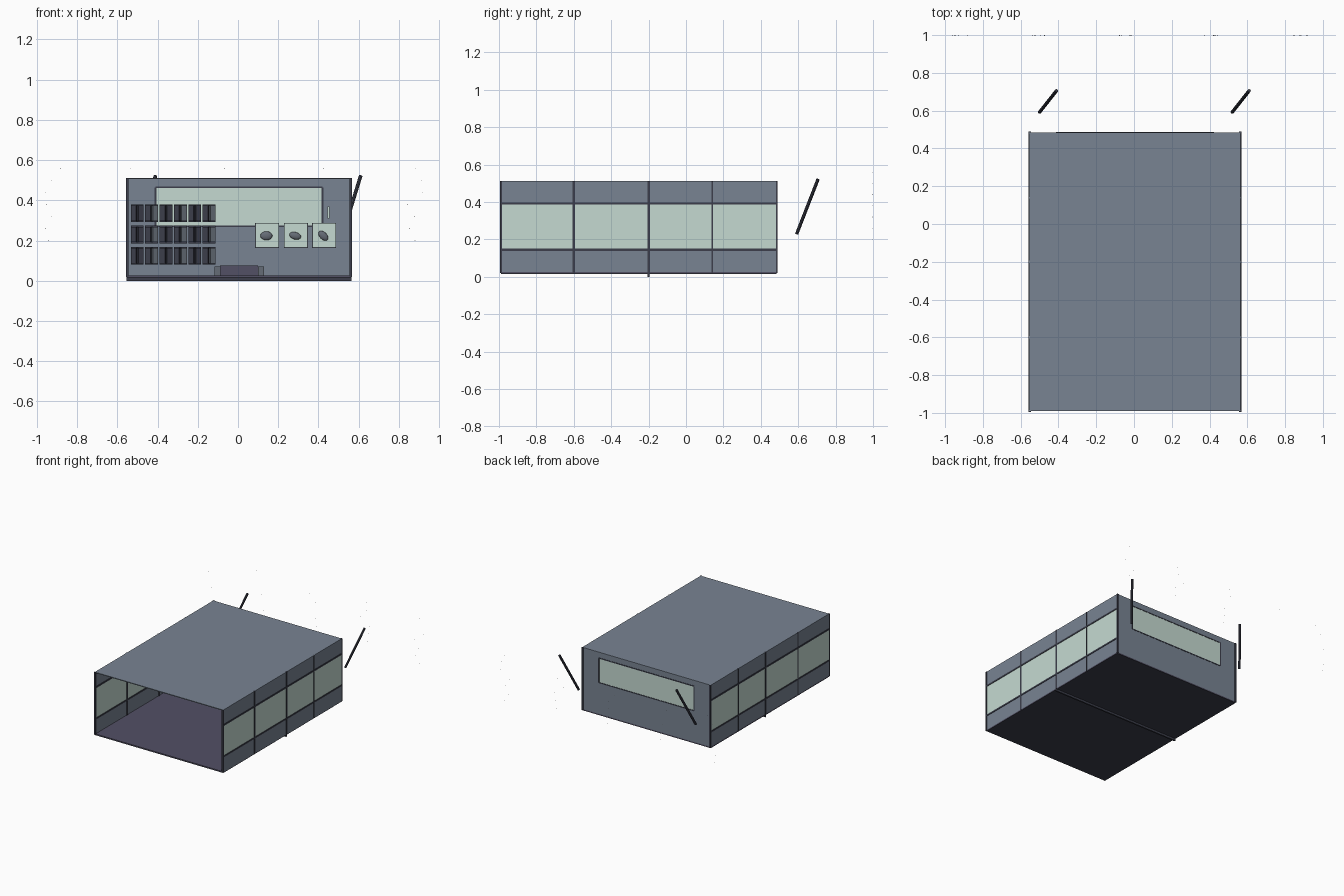
import bpy, math, random
from mathutils import Vector

cube = bpy.data.objects.get("Cube")
if cube:
    bpy.data.objects.remove(cube)


def material(name, rgb):
    m = bpy.data.materials.new(name)
    m.use_nodes = True
    m.diffuse_color = (*rgb, 1)
    m.node_tree.nodes["Principled BSDF"].inputs["Base Color"].default_value = (*rgb, 1)
    return m


SLATE = material("slate panel", (0.19, 0.23, 0.29))
GLASS = material("pale green glass", (0.56, 0.70, 0.64))
DARK = material("dark frame", (0.045, 0.048, 0.07))
FLOOR = material("purple grey floor", (0.085, 0.08, 0.13))
METAL = material("grey metal", (0.13, 0.15, 0.18))
WHITE = material("star white", (0.8, 0.8, 0.8))


def finish(name, mat):
    o = bpy.context.object
    o.name = name
    o.data.materials.append(mat)
    return o


def box(name, x, y, z, mat):
    """Box given as (min, max) ranges on each axis."""
    bpy.ops.mesh.primitive_cube_add(size=1, location=[sum(r) / 2 for r in (x, y, z)])
    o = finish(name, mat)
    o.scale = [r[1] - r[0] for r in (x, y, z)]
    return o


def rod(name, a, b, radius, mat):
    a, b = Vector(a), Vector(b)
    bpy.ops.mesh.primitive_cylinder_add(vertices=8, radius=radius, depth=(b - a).length,
                                        location=(a + b) / 2)
    o = finish(name, mat)
    o.rotation_euler = (b - a).to_track_quat("Z", "Y").to_euler()
    return o


L, R = -0.555, 0.565          # side walls
F, B = -0.99, 0.485           # front opening, rear wall
LOW, TOP = 0.02, 0.512
SILL, HEAD = 0.145, 0.392     # side window band
T = 0.006

# Floor, roof and the crossbar under the floor
box("floor", (L, R), (F, B), (LOW, LOW + T), FLOOR)
box("underside", (L, R), (F, B), (LOW - 0.004, LOW), DARK)
box("roof", (L, R), (F, B), (TOP - T, TOP), SLATE)
box("under_crossbar", (L, R), (-0.206, -0.194), (0, LOW), DARK)

# Side walls with a window band, rails and posts
for side, x, d in (("right", L, 1), ("left", R, -1)):
    wall = sorted((x, x + d * T))
    trim = sorted((x - d * 0.003, x + d * (T + 0.004)))
    box(side + "_lower_wall", wall, (F, B), (LOW, SILL), SLATE)
    box(side + "_upper_wall", wall, (F, B), (HEAD, TOP - T), SLATE)
    box(side + "_window", wall, (F, B), (SILL, HEAD), GLASS)
    for z in (SILL, HEAD):
        box(side + "_window_rail", trim, (F, B), (z - 0.006, z + 0.006), DARK)
    for y, w in ((F, 0.005), (-0.6, 0.006), (-0.2, 0.007), (0.14, 0.004), (B, 0.005)):
        box(side + "_post", trim, (y - w, y + w), (LOW, TOP), DARK)

# Rear wall built around its window
WL, WR, WB, WT = -0.41, 0.42, 0.272, 0.465
rear = (B - T, B)
box("rear_wall_below", (L, R), rear, (LOW, WB), SLATE)
box("rear_wall_above", (L, R), rear, (WT, TOP - T), SLATE)
box("rear_wall_right", (L, WL), rear, (WB, WT), SLATE)
box("rear_wall_left", (WR, R), rear, (WB, WT), SLATE)
box("rear_window", (WL, WR), rear, (WB, WT), GLASS)
frame = (B - 0.012, B + 0.002)
for z in (WB, WT):
    box("rear_window_rail", (WL, WR), frame, (z - 0.004, z + 0.004), DARK)
for x in (WL, WR):
    box("rear_window_post", (x - 0.004, x + 0.004), frame, (WB, WT), DARK)

# Three rows of folded storage units on the rear wall
INNER = B - T
for row in range(3):
    z0 = 0.08 + row * 0.106
    for col in range(6):
        x0 = -0.533 + col * 0.0715
        box("unit_back", (x0, x0 + 0.064), (INNER - 0.014, INNER), (z0, z0 + 0.088), DARK)
        for k, mat in ((0, DARK), (1, METAL if col % 2 else DARK)):
            c = x0 + 0.016 + k * 0.032
            leaf = box("unit_door", (c - 0.014, c + 0.014), (INNER - 0.032, INNER - 0.014),
                       (z0 + 0.006, z0 + 0.082), mat)
            leaf.rotation_euler.z = math.radians(20 if k else -20)

# Square display plates, each with an oval body
for x, tilt in ((0.145, 0), (0.288, 15), (0.428, 45)):
    box("display_border", (x - 0.06, x + 0.06), (INNER - 0.016, INNER - 0.010),
        (0.164, 0.288), METAL)
    box("display_plate", (x - 0.056, x + 0.056), (INNER - 0.020, INNER - 0.014),
        (0.168, 0.284), GLASS)
    bpy.ops.mesh.primitive_uv_sphere_add(segments=16, ring_count=8, radius=1,
                                         location=(x - 0.004, INNER - 0.02, 0.224))
    oval = finish("display_oval", METAL)
    oval.scale = (0.03, 0.012, 0.022 if tilt == 0 else 0.018)
    oval.rotation_euler.y = math.radians(tilt)
    bpy.ops.object.shade_smooth_by_angle()
box("wall_light", (0.444, 0.454), (INNER - 0.008, INNER), (0.31, 0.37), GLASS)

# Low bench with end arms
box("bench_seat", (-0.09, 0.10), (0.34, 0.44), (LOW, 0.075), FLOOR)
for x in (-0.118, 0.10):
    box("bench_arm", (x, x + 0.03), (0.33, 0.44), (LOW, 0.07), METAL)

# Slanted rods floating behind the rear wall
for x in (-0.5, 0.52):
    rod("slanted_rod", (x, 0.592, 0.23), (x + 0.09, 0.706, 0.522), 0.009, DARK)

# Tiny stars in a plane far behind
random.seed(4)
for x in (-0.92, -0.5, -0.05, 0.41, 0.88):
    for i in range(7):
        bpy.ops.mesh.primitive_ico_sphere_add(
            subdivisions=1, radius=0.002,
            location=(x + random.uniform(-0.045, 0.045), 0.998, 0.2 + 0.06 * i))
        finish("star", WHITE)
